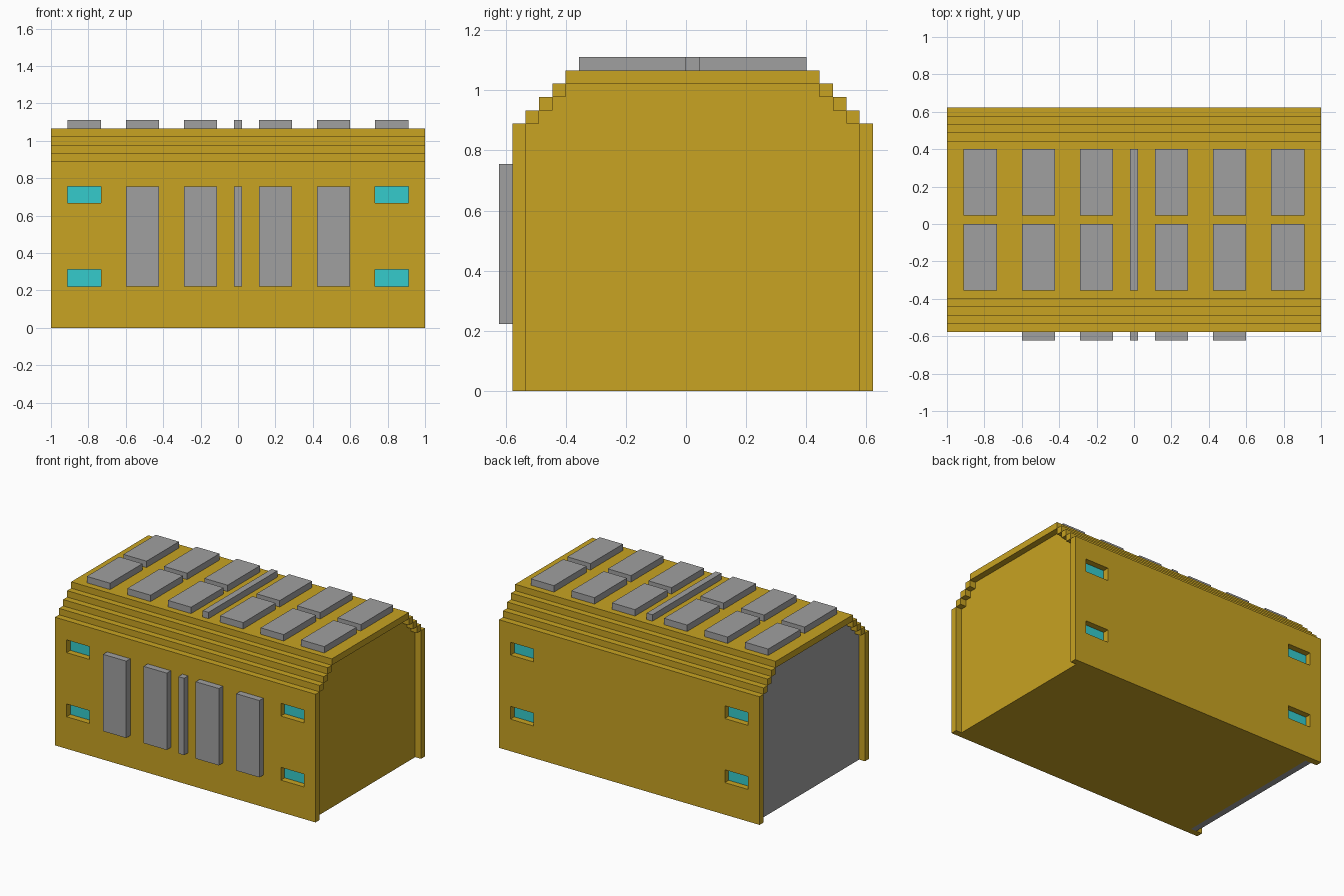
import bpy, bmesh

if "Cube" in bpy.data.objects:
    bpy.data.objects.remove(bpy.data.objects["Cube"])

U = 2 / 45            # block size; all coordinates below are in blocks


def material(name, rgb):
    m = bpy.data.materials.new(name)
    m.diffuse_color = (*rgb, 1)
    m.use_nodes = True
    m.node_tree.nodes["Principled BSDF"].inputs["Base Color"].default_value = m.diffuse_color
    return m


GOLD = material("gold", (0.578, 0.366, 0.016))
GREY = material("grey", (0.352, 0.352, 0.352))
CYAN = material("cyan", (0.036, 0.597, 0.604))


def finish(name, bm, mat):
    bmesh.ops.scale(bm, vec=(U, U, U), verts=bm.verts)
    bmesh.ops.recalc_face_normals(bm, faces=bm.faces)
    me = bpy.data.meshes.new(name)
    bm.to_mesh(me)
    bm.free()
    me.materials.append(mat)
    ob = bpy.data.objects.new(name, me)
    bpy.context.collection.objects.link(ob)
    return ob


def extrude(bm, faces, vec):
    r = bmesh.ops.extrude_face_region(bm, geom=faces, use_keep_orig=True)
    verts = [g for g in r["geom"] if isinstance(g, bmesh.types.BMVert)]
    bmesh.ops.translate(bm, vec=vec, verts=verts)


def prism(name, yz, x0, x1, mat):
    """Outline in the y/z plane, extruded along x."""
    bm = bmesh.new()
    f = bm.faces.new([bm.verts.new((x0, y, z)) for y, z in yz])
    extrude(bm, [f], (x1 - x0, 0, 0))
    return finish(name, bm, mat)


def box(name, x0, x1, y0, y1, z0, z1, mat):
    return prism(name, [(y0, z0), (y1, z0), (y1, z1), (y0, z1)], x0, x1, mat)


def wall(name, y):
    """One-block-thick side wall with four window openings."""
    xs = [-22.5, -20.5, -16.5, 16.5, 20.5, 22.5]
    zs = [0, 5, 7, 15, 17, 20]
    bm = bmesh.new()
    v = [[bm.verts.new((x, y, z)) for z in zs] for x in xs]
    faces = [bm.faces.new((v[i][j], v[i + 1][j], v[i + 1][j + 1], v[i][j + 1]))
             for i in range(5) for j in range(5)
             if not (i in (1, 3) and j in (1, 3))]
    extrude(bm, faces, (0, 1, 0))
    return finish(name, bm, GOLD)


# Outer shell: two walls, stepped eaves, roof slab
wall("front_wall", -13)
wall("back_wall", 13)
for i in range(3):
    box(f"front_step_{i}", -22.5, 22.5, -12 + i, -11 + i, 20 + i, 21 + i, GOLD)
    box(f"back_step_{i}", -22.5, 22.5, 12 - i, 13 - i, 20 + i, 21 + i, GOLD)
box("roof", -22.5, 22.5, -9, 10, 23, 24, GOLD)

# Inner body fills the shell, recessed one block at each end
half = [(12.5, 0), (12.5, 20)]
for i in range(3):
    half += [(11.5 - i, 20 + i), (11.5 - i, 21 + i)]
outline = [(0.5 + y, z) for y, z in half] + [(0.5 - y, z) for y, z in reversed(half)]
prism("inner_body", outline, -20.5, 21.5, GOLD)
prism("end_door", outline, -21.5, -20.5, GREY)

# Windows: thin plates at the back of each opening
for x in (-20.5, 16.5):
    for z in (5, 15):
        box("front_window", x, x + 4, -12.05, -12, z, z + 2, CYAN)
        box("back_window", x, x + 4, 13, 13.05, z, z + 2, CYAN)

# Raised grey panels on the front and the roof
for x in (-20.5, -13.5, -6.5, 2.5, 9.5, 16.5):
    box("roof_panel", x, x + 4, -8, 0, 24, 25, GREY)
    box("roof_panel", x, x + 4, 1, 9, 24, 25, GREY)
    if abs(x + 2) < 18:
        box("front_panel", x, x + 4, -14, -13, 5, 17, GREY)
box("roof_rib", -0.5, 0.5, -8, 9, 24, 25, GREY)
box("front_rib", -0.5, 0.5, -14, -13, 5, 17, GREY)
